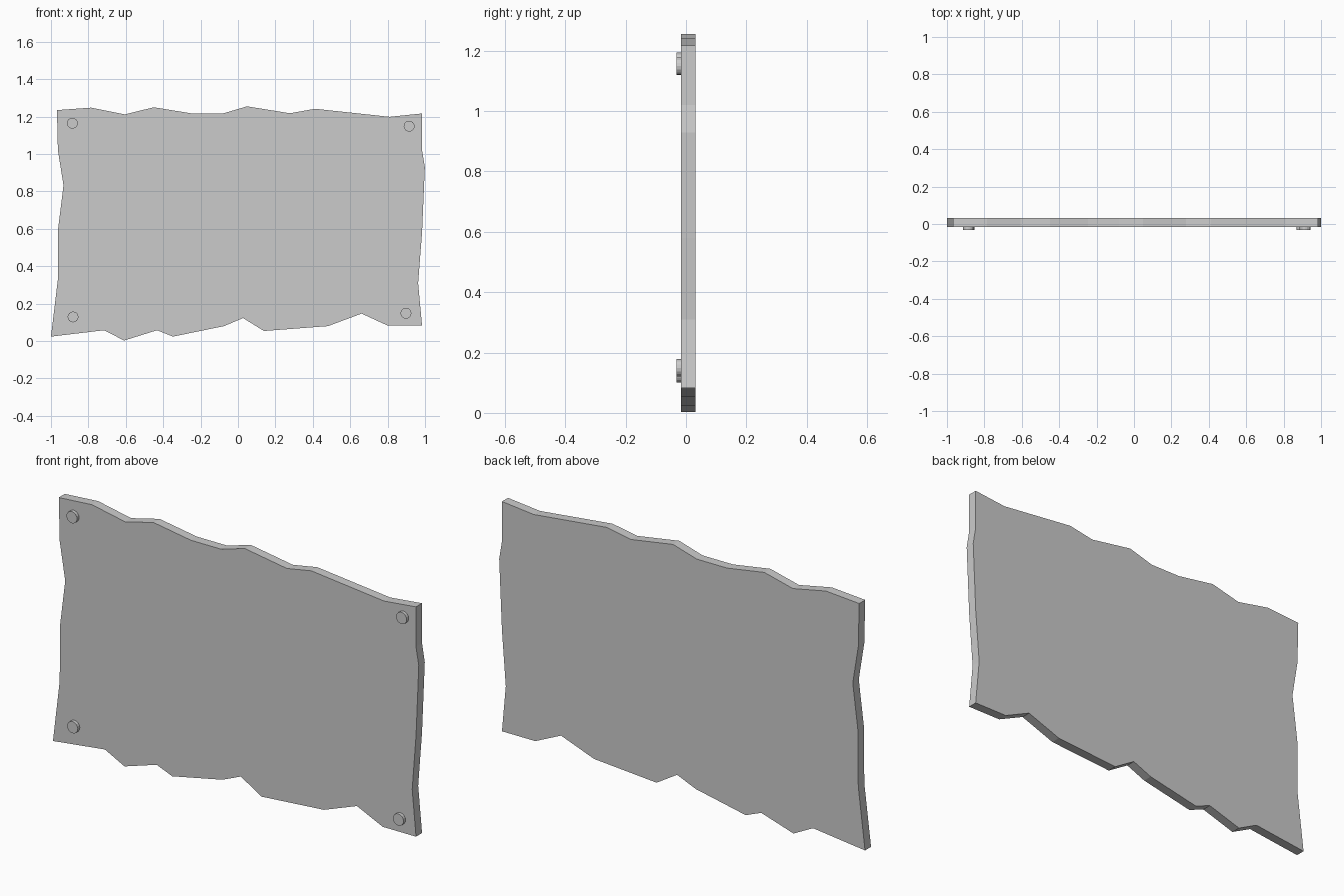
import bpy, bmesh
from math import radians
from mathutils import Matrix

if "Cube" in bpy.data.objects:
    bpy.data.objects.remove(bpy.data.objects["Cube"])

FRONT, BACK, NAIL_FRONT = -0.016, 0.031, -0.032

# Ragged board outline, (x, z) per edge
top = [(-0.968, 1.235), (-0.786, 1.248), (-0.606, 1.212), (-0.45, 1.25),
       (-0.246, 1.217), (-0.08, 1.217), (0.048, 1.255), (0.278, 1.218),
       (0.412, 1.242), (0.81, 1.199), (0.984, 1.217)]
right = [(0.984, 1.02), (0.999, 0.93), (0.984, 0.58), (0.963, 0.31)]
bottom = [(0.984, 0.082), (0.802, 0.082), (0.661, 0.147), (0.481, 0.08),
          (0.139, 0.054), (0.027, 0.123), (-0.075, 0.08), (-0.348, 0.024),
          (-0.433, 0.058), (-0.609, 0.003), (-0.716, 0.058), (-1.0, 0.024)]
left = [(-0.963, 0.33), (-0.962, 0.6), (-0.933, 0.833), (-0.963, 1.02)]


def finish(bm, name):
    bmesh.ops.recalc_face_normals(bm, faces=bm.faces)
    mesh = bpy.data.meshes.new(name)
    bm.to_mesh(mesh)
    bm.free()
    bpy.context.collection.objects.link(bpy.data.objects.new(name, mesh))


# Board: outline extruded through its thickness
bm = bmesh.new()
face = bm.faces.new([bm.verts.new((x, FRONT, z))
                     for x, z in top + right + bottom + left])
ext = bmesh.ops.extrude_face_region(bm, geom=[face], use_keep_orig=True)
bmesh.ops.translate(bm, vec=(0, BACK - FRONT, 0),
                    verts=[v for v in ext["geom"] if isinstance(v, bmesh.types.BMVert)])
finish(bm, "sign_board")

# Nail heads at the four corners
nails = {"top_left": (-0.886, 1.165), "top_right": (0.915, 1.149),
         "bottom_left": (-0.882, 0.129), "bottom_right": (0.898, 0.149)}
for corner, (x, z) in nails.items():
    bm = bmesh.new()
    depth = FRONT - NAIL_FRONT
    place = Matrix.Translation((x, NAIL_FRONT + depth / 2, z)) @ Matrix.Rotation(radians(90), 4, "X")
    bmesh.ops.create_cone(bm, cap_ends=True, segments=16, radius1=0.029,
                          radius2=0.029, depth=depth, matrix=place)
    finish(bm, "nail_" + corner)
